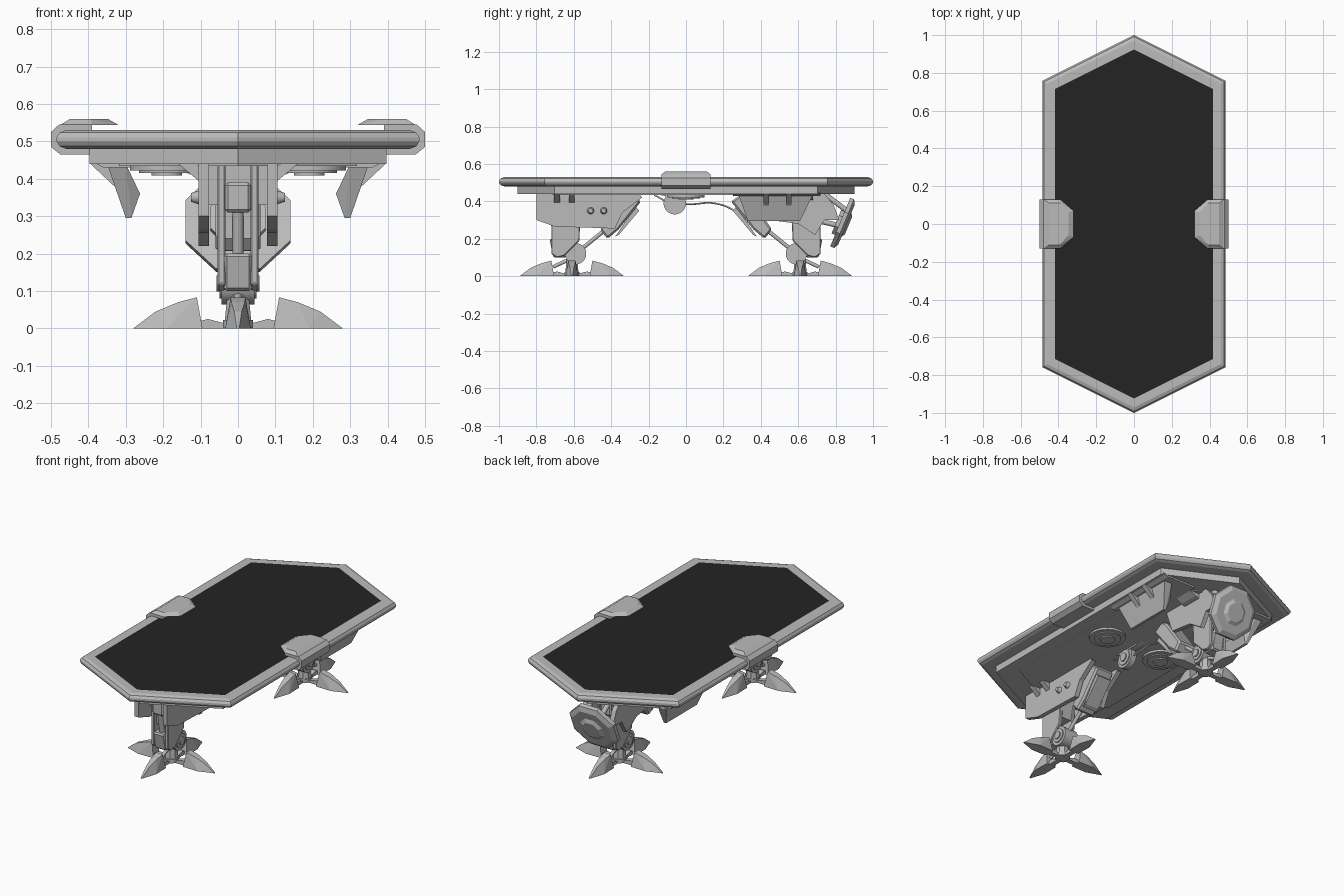
import bpy, bmesh, math
from mathutils import Vector, Matrix

cube = bpy.data.objects.get("Cube")
if cube:
    bpy.data.objects.remove(cube, do_unlink=True)


def material(name, v):
    m = bpy.data.materials.new(name)
    m.use_nodes = True
    m.diffuse_color = (v, v, v, 1)
    m.node_tree.nodes["Principled BSDF"].inputs["Base Color"].default_value = (v, v, v, 1)
    return m


grey = material("light grey metal", 0.5)
black = material("black glass", 0.017)


def finish(name, bm, mats=(grey,), bevel=0.0, smooth=False):
    bmesh.ops.recalc_face_normals(bm, faces=bm.faces)
    me = bpy.data.meshes.new(name)
    bm.to_mesh(me)
    bm.free()
    for m in mats:
        me.materials.append(m)
    ob = bpy.data.objects.new(name, me)
    bpy.context.collection.objects.link(ob)
    if bevel:
        mod = ob.modifiers.new("bevel", "BEVEL")
        mod.width, mod.segments = bevel, 1
    if smooth:
        bpy.ops.object.select_all(action="DESELECT")
        ob.select_set(True)
        bpy.context.view_layer.objects.active = ob
        bpy.ops.object.shade_smooth_by_angle(angle=math.radians(40))
    return ob


def prism(name, pts, axis, t0, t1, bevel=0.0):
    """Extrude a 2D outline along an axis."""
    place = {"x": lambda a, b, t: (t, a, b), "y": lambda a, b, t: (a, t, b),
             "z": lambda a, b, t: (a, b, t)}[axis]
    bm = bmesh.new()
    lo, hi = [[bm.verts.new(place(a, b, t)) for a, b in pts] for t in (t0, t1)]
    bm.faces.new(lo)
    bm.faces.new(hi)
    for i in range(len(pts)):
        j = (i + 1) % len(pts)
        bm.faces.new((lo[i], lo[j], hi[j], hi[i]))
    return finish(name, bm, bevel=bevel)


def hull(name, pts):
    bm = bmesh.new()
    for p in pts:
        bm.verts.new(p)
    bmesh.ops.convex_hull(bm, input=bm.verts)
    return finish(name, bm)


def cyl(name, centre, axis, r, depth, sides=24, r2=None):
    bm = bmesh.new()
    rot = Vector(axis).to_track_quat("Z", "Y").to_matrix().to_4x4()
    spin = Matrix.Rotation(math.pi / sides, 4, "Z")
    bmesh.ops.create_cone(bm, cap_ends=True, segments=sides, radius1=r,
                          radius2=r if r2 is None else r2, depth=depth,
                          matrix=Matrix.Translation(centre) @ rot @ spin)
    return finish(name, bm, smooth=sides > 10)


def rod(name, a, b, r, sides=12):
    a, b = Vector(a), Vector(b)
    return cyl(name, (a + b) / 2, b - a, r, (b - a).length, sides)


def ring(name, centre, axis, r, width, depth):
    """Flat washer with a raised lip."""
    cyl(name + "_outer", centre, axis, r, depth)
    cyl(name + "_lip", centre, axis, r - width, depth + 0.012)
    cyl(name + "_hub", centre, axis, (r - width) * 0.55, depth + 0.026)


# Table top: stacked hexagon loops, each inset by d
def hexagon(d):
    x, tip = 0.485 - d, 1 - 1.118 * d
    c = tip - 0.5 * x
    return [(0, tip), (-x, c), (-x, -c), (0, -tip), (x, -c), (x, c)]


bm = bmesh.new()
rim = [(0.08, 0.48), (0.025, 0.48), (0.008, 0.487), (0, 0.5), (0, 0.51),
       (0.008, 0.523), (0.025, 0.53), (0.068, 0.53)]
loops = [[bm.verts.new((x, y, z)) for x, y in hexagon(d)] for d, z in rim]
for lo, hi in zip(loops, loops[1:]):
    for i in range(6):
        j = (i + 1) % 6
        bm.faces.new((lo[i], lo[j], hi[j], hi[i]))
bm.faces.new(loops[0])
bm.faces.new(loops[-1]).material_index = 1
finish("table_top", bm, (grey, black))
prism("under_slab", hexagon(0.088), "z", 0.44, 0.48)
prism("under_panel", [(x * 0.8, y * 0.85) for x, y in hexagon(0.088)], "z", 0.434, 0.441)

# Edge clamps, underside rings and slanted side panels
for s, side in ((1, "left"), (-1, "right")):
    sleeve = [(0.39, 0.465), (0.475, 0.465), (0.5, 0.485), (0.5, 0.525),
              (0.478, 0.545), (0.39, 0.545)]
    prism(side + "_clamp_sleeve", [(s * x, z) for x, z in sleeve], "y", -0.13, 0.13)
    cap = [(0.475, -0.13), (0.39, -0.13), (0.32, -0.07), (0.32, 0.07), (0.39, 0.13), (0.475, 0.13)]
    hull(side + "_clamp_cap", [(s * x, y, 0.544) for x, y in cap]
         + [(s * (0.4 + (x - 0.4) * 0.65), y * 0.85, 0.56) for x, y in cap])
    ring(side + "_under_ring", (s * 0.19, 0, 0.432), (0, 0, -1), 0.1, 0.025, 0.02)
    hull(side + "_slanted_panel", [
        (s * x, y, z) for x, z, y0, y1 in ((0.35, 0.44, 0.28, 0.68), (0.30, 0.44, 0.28, 0.68),
                                           (0.335, 0.40, 0.3, 0.65), (0.30, 0.295, 0.33, 0.61),
                                           (0.285, 0.295, 0.33, 0.61), (0.262, 0.36, 0.32, 0.62))
        for y in (y0, y1)])
    prism(side + "_panel_mount", [(s * 0.39, 0.445), (s * 0.17, 0.445), (s * 0.17, 0.43),
                                  (s * 0.36, 0.43)], "y", 0.25, 0.72)
    for y in (0.43, 0.55):
        prism(side + "_panel_gusset", [(s * 0.395, 0.44), (s * 0.33, 0.44), (s * 0.32, 0.37)],
              "y", y - 0.015, y + 0.015)

# Central wheel and its cable
ring("hanging_wheel", (0, -0.06, 0.39), (1, 0, 0), 0.06, 0.015, 0.035)
prism("wheel_hanger", [(-0.16, 0.44), (-0.1, 0.425), (0.04, 0.425), (0.1, 0.44)], "x", -0.02, 0.02)
cu = bpy.data.curves.new("cable", "CURVE")
cu.dimensions, cu.bevel_depth, cu.bevel_resolution = "3D", 0.005, 1
sp = cu.splines.new("BEZIER")
path = [(-0.17, 0.435), (-0.09, 0.395), (0.02, 0.385), (0.15, 0.39), (0.26, 0.35), (0.36, 0.27)]
sp.bezier_points.add(len(path) - 1)
for bp, (y, z) in zip(sp.bezier_points, path):
    bp.co = (0, y, z)
    bp.handle_left_type = bp.handle_right_type = "AUTO"
cu.materials.append(grey)
bpy.context.collection.objects.link(bpy.data.objects.new("cable", cu))


# Legs: f is -1 for the front leg, 1 for the back one
def leg(f, end):
    cy = f * 0.61

    def yz(pts):
        return [(f * y, z) for y, z in pts]

    # Foot with four claws
    claw = [(0.095, 0.032, 0.0), (0.11, 0.02, 0.083), (0.16, 0.018, 0.07), (0.19, 0.034, 0.0),
            (0.22, 0.01, 0.045), (0.28, 0.003, 0.0)]
    arm = [(0.03, 0.015, 0.0), (0.03, 0.015, 0.012), (0.08, 0.015, 0.025), (0.1, 0.015, 0.0),
           (0.1, 0.015, 0.02)]
    for k in range(4):
        turn = Matrix.Translation((0, cy, 0)) @ Matrix.Rotation(k * math.pi / 2, 4, "Z")
        for part, pts in (("claw", claw), ("claw_arm", arm)):
            hull(f"{end}_{part}", [turn @ Vector((r, s * w, z)) for r, w, z in pts for s in (1, -1)])
    cyl(end + "_foot_hub", (0, cy, 0.012), (0, 0, 1), 0.042, 0.022, 12)
    cyl(end + "_ankle_post", (0, cy, 0.06), (0, 0, 1), 0.04, 0.11, 8, 0.028)

    # Ankle joint, leg blades and central piston
    ring(end + "_ankle_joint", (0, f * 0.59, 0.12), (1, 0, 0), 0.057, 0.017, 0.088)
    rod(end + "_ankle_brace", (0, f * 0.58, 0.11), (0, f * 0.71, 0.05), 0.01)
    blade = [(0.72, 0.44), (0.72, 0.12), (0.69, 0.1), (0.65, 0.11), (0.57, 0.19), (0.56, 0.44)]
    for s in (1, -1):
        prism(end + "_leg_blade", yz(blade), "x", s * 0.034, s * 0.055, 0.004)
    prism(end + "_leg_core", yz([(0.7, 0.44), (0.7, 0.24), (0.58, 0.24), (0.54, 0.44)]),
          "x", -0.034, 0.034)
    prism(end + "_piston_head", yz([(0.74, 0.39), (0.74, 0.31), (0.66, 0.31), (0.66, 0.39)]),
          "x", -0.035, 0.035, 0.008)
    rod(end + "_piston_rod", (0, f * 0.715, 0.32), (0, f * 0.69, 0.18), 0.015)
    prism(end + "_piston_base", yz([(0.73, 0.2), (0.71, 0.1), (0.64, 0.1), (0.64, 0.2)]),
          "x", -0.038, 0.038, 0.008)

    # Slanted damper box facing the middle, with its rod
    box = [(0.46, 0.25), (0.42, 0.2), (0.36, 0.25), (0.24, 0.4), (0.3, 0.44), (0.34, 0.42)]
    prism(end + "_damper_box", yz(box), "x", -0.06, 0.06, 0.01)
    prism(end + "_damper_cover", yz([(0.38, 0.21), (0.36, 0.22), (0.25, 0.35), (0.27, 0.37)]),
          "x", -0.045, 0.045)
    rod(end + "_damper_rod", (0, f * 0.59, 0.12), (0, f * 0.38, 0.29), 0.011)

    # Side plates
    if f < 0:
        plate = [(0.8, 0.44), (0.8, 0.3), (0.7, 0.265), (0.38, 0.255), (0.34, 0.34), (0.235, 0.42),
                 (0.25, 0.44)]
    else:
        plate = [(0.4, 0.44), (0.45, 0.3), (0.6, 0.28), (0.69, 0.22), (0.74, 0.3), (0.82, 0.3),
                 (0.79, 0.38), (0.74, 0.44)]
    for s in (1, -1):
        prism(end + "_side_plate", yz(plate), "x", s * 0.078, s * 0.105)
        prism(end + "_plate_spacer", yz([(0.7, 0.44), (0.7, 0.33), (0.5, 0.33), (0.5, 0.44)]),
              "x", s * 0.05, s * 0.08)
        if f < 0:
            for y in (-0.51, -0.44):
                cyl("plate_bolt", (s * 0.113, y, 0.35), (s, 0, 0), 0.02, 0.025, 16, 0.012)
            for y in (-0.69, -0.61):
                prism("plate_gusset", [(s * 0.16, 0.44), (s * 0.1, 0.44), (s * 0.1, 0.39)],
                      "y", y - 0.015, y + 0.015)


leg(-1, "front")
leg(1, "back")
prism("back_mount", [(-0.18, 0.44), (-0.13, 0.412), (-0.08, 0.4), (0.08, 0.4), (0.13, 0.412),
                     (0.18, 0.44)], "y", 0.56, 0.68)

# Tilted eight-sided shield behind the back leg
normal = Vector((0, 0.92, -0.38)).normalized()
centre = Vector((0, 0.835, 0.285))
cyl("shield", centre, normal, 0.152, 0.022, 8)
cyl("shield_bevel", centre + normal * 0.018, normal, 0.152, 0.014, 8, 0.125)
cyl("shield_boss", centre + normal * 0.031, normal, 0.075, 0.012, 8, 0.055)
cyl("shield_back_plate", centre - normal * 0.02, normal, 0.08, 0.022, 8)
for s in (1, -1):
    rod("shield_upper_arm", (s * 0.05, 0.74, 0.44), (s * 0.05, 0.86, 0.35), 0.014)
    rod("shield_lower_arm", (s * 0.04, 0.69, 0.3), (s * 0.04, 0.82, 0.27), 0.014)
